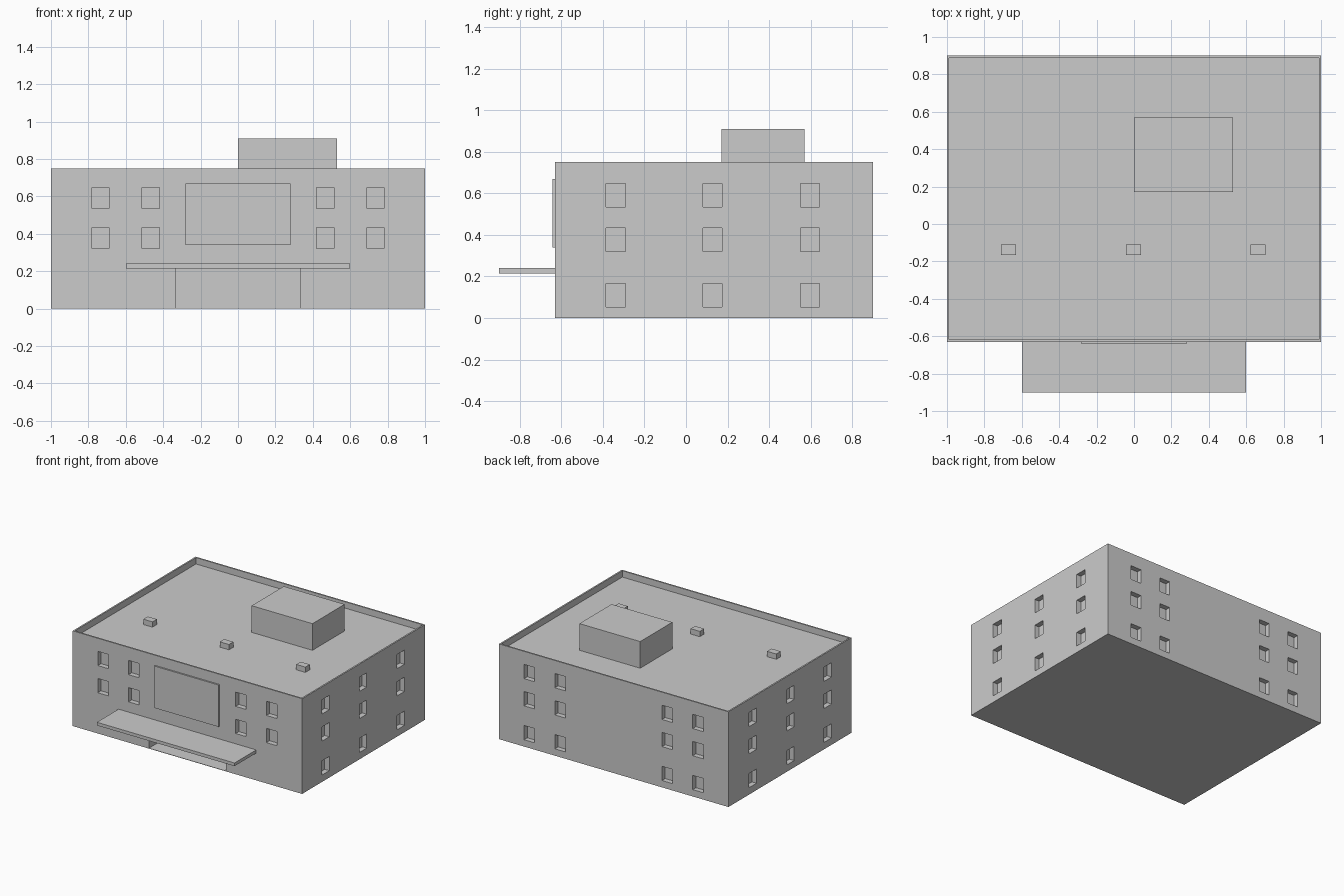
import bpy
import bmesh
from mathutils import Vector

old = bpy.data.objects.get("Cube")
if old:
    bpy.data.objects.remove(old, do_unlink=True)

# One flat plaster colour
plaster = bpy.data.materials.new("light grey plaster")
plaster.use_nodes = True
GREY = (0.6, 0.6, 0.6, 1)
plaster.diffuse_color = GREY
plaster.node_tree.nodes["Principled BSDF"].inputs["Base Color"].default_value = GREY


def boxes(name, spans):
    """One object made of boxes, each given as (low corner, high corner)."""
    bm = bmesh.new()
    for lo, hi in spans:
        lo, hi = Vector(lo), Vector(hi)
        verts = bmesh.ops.create_cube(bm, size=1)["verts"]
        bmesh.ops.scale(bm, vec=hi - lo, verts=verts)
        bmesh.ops.translate(bm, vec=(lo + hi) / 2, verts=verts)
    mesh = bpy.data.meshes.new(name)
    bm.to_mesh(mesh)
    bm.free()
    mesh.materials.append(plaster)
    obj = bpy.data.objects.new(name, mesh)
    bpy.context.collection.objects.link(obj)
    return obj


# Main dimensions
FRONT, BACK, SIDE, TOP, ROOF = -0.63, 0.9, 1.0, 0.75, 0.7
RIM = 0.012
DEPTH = 0.04          # window recess
OUT = 0.05            # cutter overshoot
HALF_W, HALF_H = 0.046, 0.056

building = boxes("building", [((-SIDE, FRONT, 0), (SIDE, BACK, TOP))])

# Recesses: roof inside the parapet, entrance, windows
cuts = [
    ((-SIDE + RIM, FRONT + RIM, ROOF), (SIDE - RIM, BACK - RIM, TOP + OUT)),
    ((-0.335, FRONT - OUT, 0.003), (0.335, FRONT + 0.2, 0.215)),
]
rows = (0.11, 0.377, 0.591)
for z in rows:
    low, high = z - HALF_H, z + HALF_H
    for x in (-0.735, -0.467, 0.467, 0.735):
        a, b = x - HALF_W, x + HALF_W
        cuts.append(((a, BACK - DEPTH, low), (b, BACK + OUT, high)))
        if z != rows[0]:
            cuts.append(((a, FRONT - OUT, low), (b, FRONT + DEPTH, high)))
    for y in (-0.338, 0.128, 0.597):
        a, b = y - HALF_W, y + HALF_W
        cuts.append(((SIDE - DEPTH, a, low), (SIDE + OUT, b, high)))
        cuts.append(((-SIDE - OUT, a, low), (-SIDE + DEPTH, b, high)))

cutter = boxes("recess_cutter", cuts)
cutter.hide_render = True
mod = building.modifiers.new("recesses", "BOOLEAN")
mod.operation = "DIFFERENCE"
mod.solver = "EXACT"
mod.object = cutter
bpy.context.view_layer.objects.active = building
bpy.ops.object.modifier_apply(modifier=mod.name)
bpy.data.objects.remove(cutter, do_unlink=True)

# Front additions
boxes("entrance_canopy", [((-0.6, -0.9, 0.215), (0.6, FRONT, 0.24))])
boxes("front_panel", [((-0.28, FRONT - 0.012, 0.34), (0.28, FRONT, 0.67))])

# Rooftop parts
boxes("roof_plant_room", [((0, 0.17, ROOF), (0.53, 0.57, 0.91))])
boxes("roof_vents", [((x - 0.04, -0.165, ROOF), (x + 0.04, -0.11, 0.742))
                     for x in (-0.67, -0.003, 0.663)])
